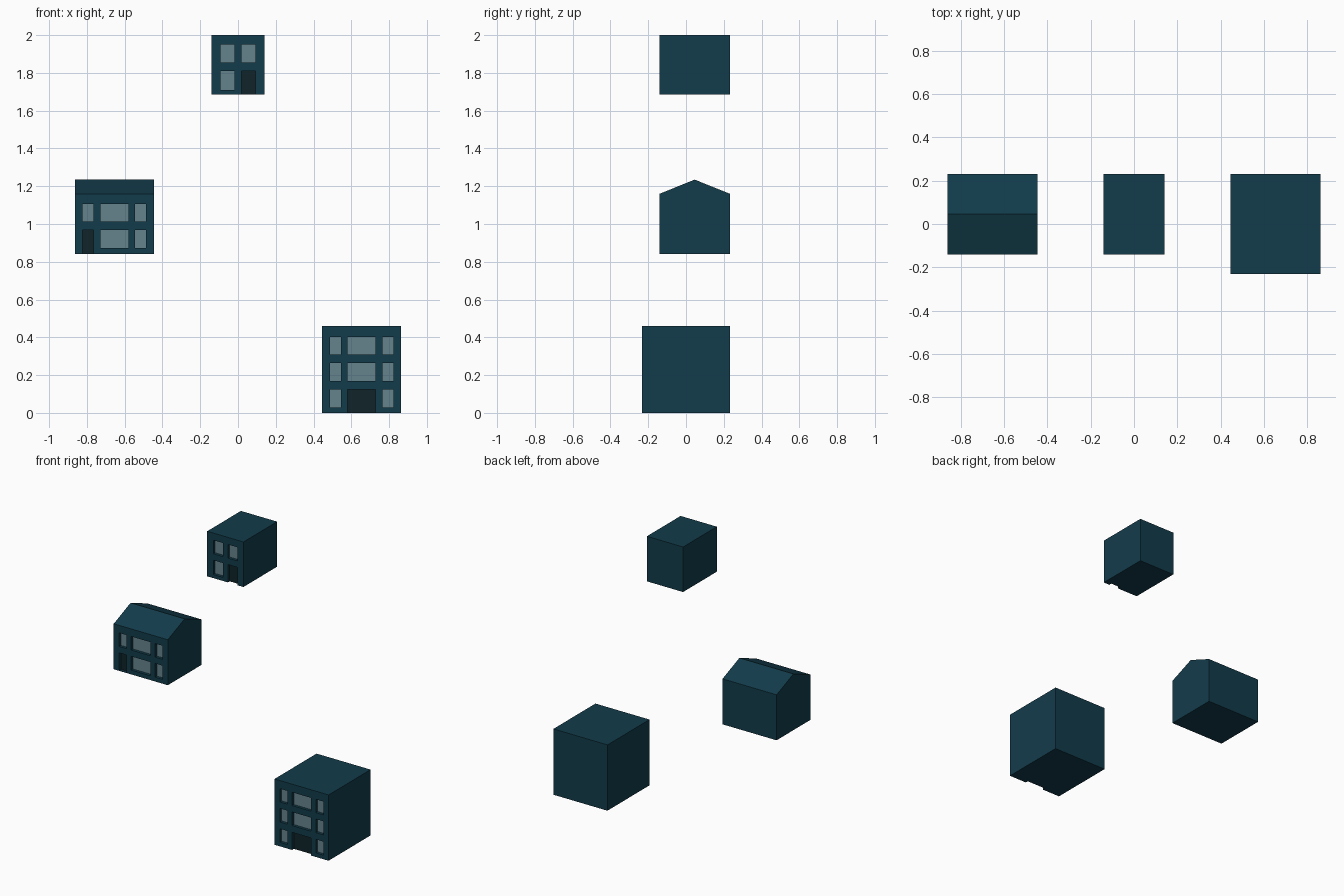
import bpy, bmesh
from mathutils import Matrix, Vector

if "Cube" in bpy.data.objects:
    bpy.data.objects.remove(bpy.data.objects["Cube"])

RECESS = 0.02


def material(name, rgb):
    m = bpy.data.materials.new(name)
    m.diffuse_color = (*rgb, 1)
    m.use_nodes = True
    m.node_tree.nodes["Principled BSDF"].inputs["Base Color"].default_value = m.diffuse_color
    return m


WALL = material("wall", (0.006, 0.045, 0.07))
GLASS = material("glass", (0.13, 0.23, 0.27))
DOOR = material("door", (0.005, 0.017, 0.022))


def finish(bm, name, mat):
    bmesh.ops.recalc_face_normals(bm, faces=bm.faces)
    me = bpy.data.meshes.new(name)
    bm.to_mesh(me)
    bm.free()
    me.materials.append(mat)
    ob = bpy.data.objects.new(name, me)
    bpy.context.collection.objects.link(ob)
    return ob


def boxes(name, spans, mat):
    """One object made of boxes, each given as (x0, x1, y0, y1, z0, z1)."""
    bm = bmesh.new()
    for x0, x1, y0, y1, z0, z1 in spans:
        mid = Vector((x0 + x1, y0 + y1, z0 + z1)) / 2
        size = Matrix.Diagonal((x1 - x0, y1 - y0, z1 - z0, 1))
        bmesh.ops.create_cube(bm, size=1, matrix=Matrix.Translation(mid) @ size)
    return finish(bm, name, mat)


def house(name, x0, x1, profile, cols, rows, door_col, sill):
    """profile: side outline (y, z); cols/rows: opening spans, lowest row first;
    sill: how far the door recess stops above the base (negative = open below)."""
    # body, the side outline extruded along x
    bm = bmesh.new()
    face = bm.faces.new([bm.verts.new((x0, y, z)) for y, z in profile])
    ext = bmesh.ops.extrude_face_region(bm, geom=[face])["geom"]
    bmesh.ops.translate(bm, vec=(x1 - x0, 0, 0),
                        verts=[v for v in ext if isinstance(v, bmesh.types.BMVert)])
    body = finish(bm, name + "_walls", WALL)

    # openings in the front wall
    yf = min(y for y, z in profile)
    base = min(z for y, z in profile)
    cuts, panes, doors = [], [], []
    for r, (z0, z1) in enumerate(rows):
        for c, (a, b) in enumerate(cols):
            is_door = r == 0 and c == door_col
            lo = base + sill if is_door else z0
            cuts.append((a, b, yf - 0.05, yf + RECESS + 0.002, lo, z1))
            (doors if is_door else panes).append(
                (a, b, yf + RECESS, yf + RECESS + 0.004, max(lo, base), z1))
    cutter = boxes(name + "_cutter", cuts, WALL)
    cutter.hide_render = True
    cutter.hide_viewport = True
    mod = body.modifiers.new("openings", 'BOOLEAN')
    mod.operation = 'DIFFERENCE'
    mod.solver = 'EXACT'
    mod.object = cutter

    # panes and door leaf at the back of each recess
    boxes(name + "_windows", panes, GLASS)
    boxes(name + "_door", doors, DOOR)


def box_profile(y0, y1, z0, z1):
    return [(y0, z0), (y1, z0), (y1, z1), (y0, z1)]


def three_cols(cx):
    return [(cx - 0.168, cx - 0.11), (cx - 0.074, cx + 0.074), (cx + 0.11, cx + 0.168)]


# small flat-roofed house at the top
house("small_house", -0.14, 0.14, box_profile(-0.14, 0.232, 1.685, 2.0),
      [(-0.093, -0.019), (0.019, 0.093)],
      [(1.71, 1.81), (1.855, 1.95)], 1, -0.05)

# gabled house on the left
house("gabled_house", -0.863, -0.445,
      [(-0.14, 0.842), (0.232, 0.842), (0.232, 1.16), (0.046, 1.235), (-0.14, 1.16)],
      three_cols(-0.654),
      [(0.872, 0.968), (1.012, 1.107)], 0, 0.003)

# large flat-roofed house at the bottom right
house("large_house", 0.445, 0.863, box_profile(-0.232, 0.232, 0.0, 0.46),
      three_cols(0.654),
      [(0.028, 0.123), (0.17, 0.265), (0.31, 0.403)], 1, -0.05)
